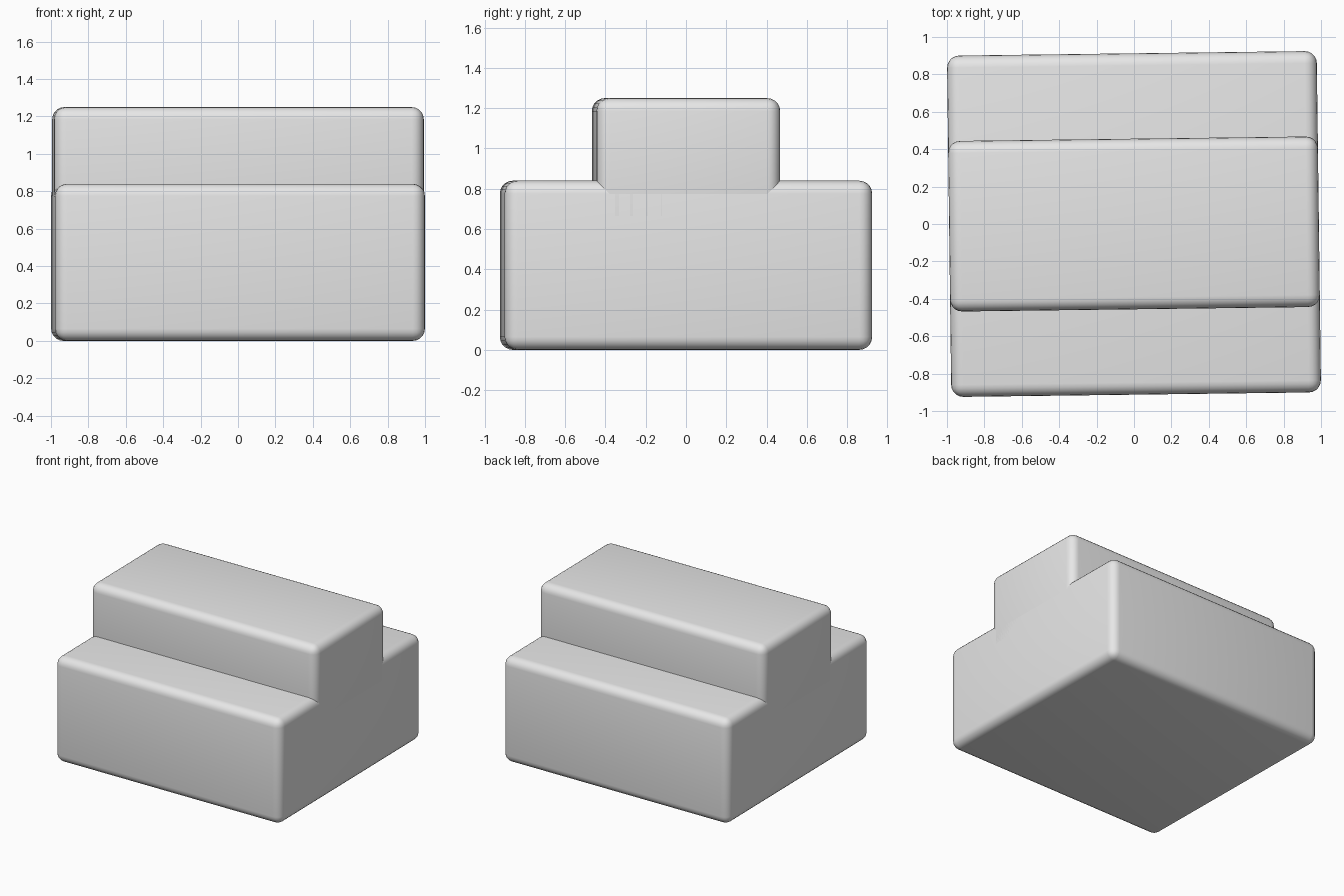
import bpy
from math import radians

default = bpy.data.objects.get("Cube")
if default:
    bpy.data.objects.remove(default, do_unlink=True)

# Single plain grey finish
GREY = (0.8, 0.8, 0.8, 1.0)
mat = bpy.data.materials.new("light_grey")
mat.use_nodes = True
mat.diffuse_color = GREY
mat.node_tree.nodes["Principled BSDF"].inputs["Base Color"].default_value = GREY

LENGTH = 1.977
TURN = radians(0.73)


def rounded_block(name, depth, bottom, top, radius=0.065):
    """Box with rounded edges, turned slightly about the vertical."""
    bpy.ops.mesh.primitive_cube_add(size=1, location=(0, 0, (bottom + top) / 2))
    block = bpy.context.object
    block.name = name
    block.scale = (LENGTH, depth, top - bottom)
    bpy.ops.object.transform_apply(location=False, rotation=False, scale=True)
    block.rotation_euler.z = TURN
    bevel = block.modifiers.new("rounded_edges", 'BEVEL')
    bevel.width = radius
    bevel.segments = 5
    bpy.ops.object.modifier_apply(modifier=bevel.name)
    bpy.ops.object.shade_smooth_by_angle(angle=radians(30))
    block.data.materials.append(mat)
    return block


# Wide base, with a narrower block sunk into its top
rounded_block("base_block", 1.825, 0.0, 0.84)
rounded_block("upper_block", 0.912, 0.6, 1.25)
